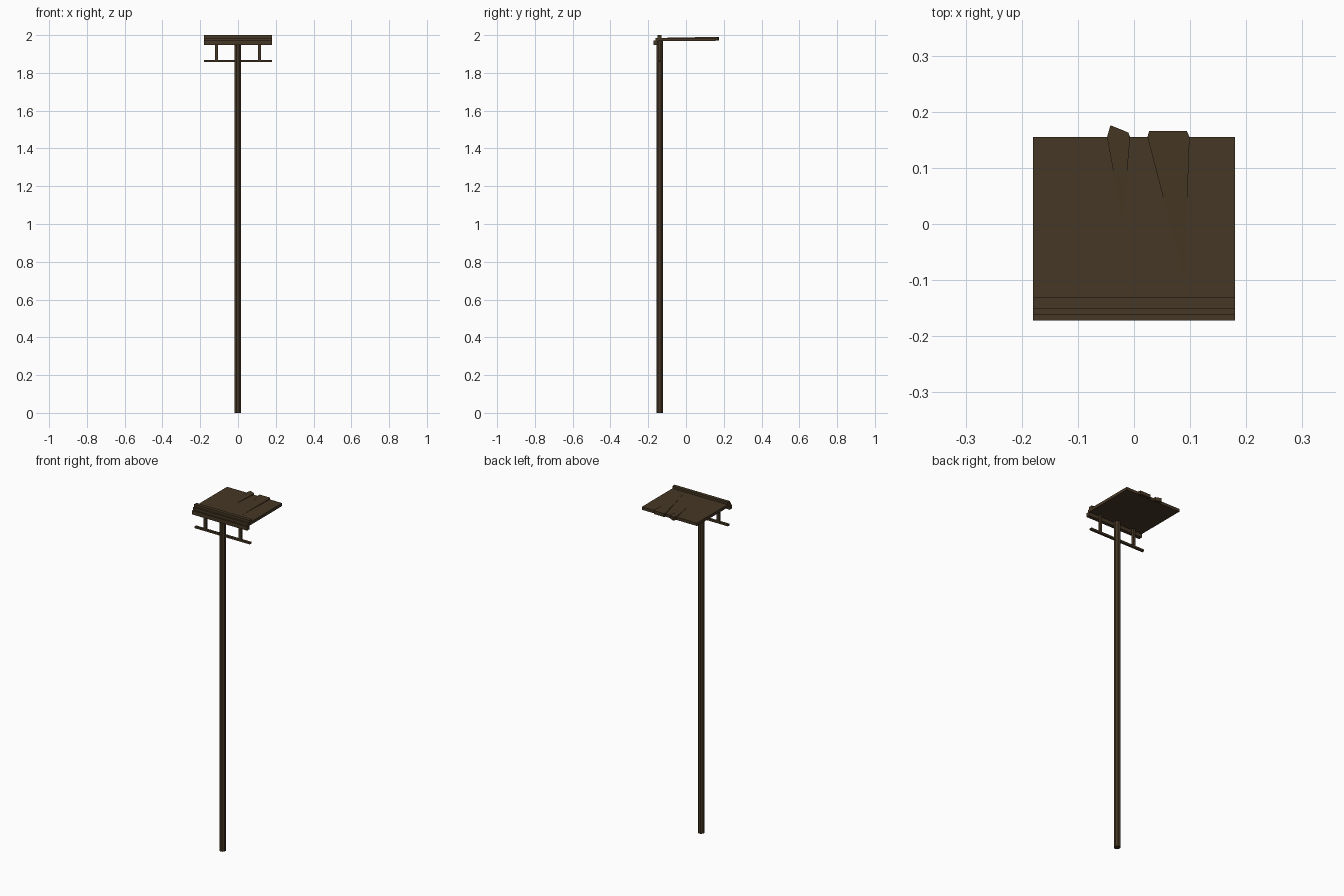
import bpy, math

if "Cube" in bpy.data.objects:
    bpy.data.objects.remove(bpy.data.objects["Cube"])

wood = bpy.data.materials.new("dark brown wood")
wood.diffuse_color = (0.060, 0.038, 0.018, 1)
wood.use_nodes = True
wood.node_tree.nodes["Principled BSDF"].inputs["Base Color"].default_value = wood.diffuse_color


def mesh_object(name, verts, faces):
    me = bpy.data.meshes.new(name)
    me.from_pydata(verts, [], faces)
    me.materials.append(wood)
    ob = bpy.data.objects.new(name, me)
    bpy.context.collection.objects.link(ob)
    return ob


def prism(name, bottom, top):
    """Closed solid between two matching rings of points."""
    n = len(bottom)
    faces = [tuple(reversed(range(n))), tuple(range(n, 2 * n))]
    faces += [(i, (i + 1) % n, n + (i + 1) % n, n + i) for i in range(n)]
    return mesh_object(name, list(bottom) + list(top), faces)


def box(name, x0, x1, y0, y1, z0, z1):
    ring = [(x0, y0), (x1, y0), (x1, y1), (x0, y1)]
    return prism(name, [(x, y, z0) for x, y in ring], [(x, y, z1) for x, y in ring])


# Tall eight-sided post
ring = [(-0.002 + 0.0185 * math.cos(math.radians(22.5 + 45 * i)),
         -0.14 + 0.0185 * math.sin(math.radians(22.5 + 45 * i))) for i in range(8)]
prism("post", [(x, y, 0) for x, y in ring], [(x, y, 1.97) for x, y in ring])

# Flat board with the square battens along its front edge
box("board", -0.18, 0.18, -0.162, 0.155, 1.969, 1.986)
box("top_batten", -0.18, 0.18, -0.151, -0.13, 1.979, 2.0)
box("front_batten", -0.18, 0.18, -0.172, -0.151, 1.948, 1.971)

# Thin crossbar on two hangers
box("crossbar", -0.18, 0.18, -0.147, -0.133, 1.857, 1.868)
for side, x in (("left", -0.114), ("right", 0.114)):
    box(side + "_hanger", x - 0.007, x + 0.007, -0.147, -0.133, 1.862, 1.97)

# Splintered tabs at the back that rise gently out of the board
tabs = {
    "small_tab": [(-0.02, 0.0), (-0.007, 0.155), (-0.010, 0.163),
                  (-0.042, 0.176), (-0.048, 0.155)],
    "wide_tab": [(0.09, -0.10), (0.099, 0.155), (0.094, 0.166),
                 (0.027, 0.166), (0.024, 0.155)],
}
for name, pts in tabs.items():
    start = pts[0][1]
    prism(name, [(x, y, 1.971) for x, y in pts],
          [(x, y, 1.986 + 0.005 * (y - start) / (0.176 - start)) for x, y in pts])
